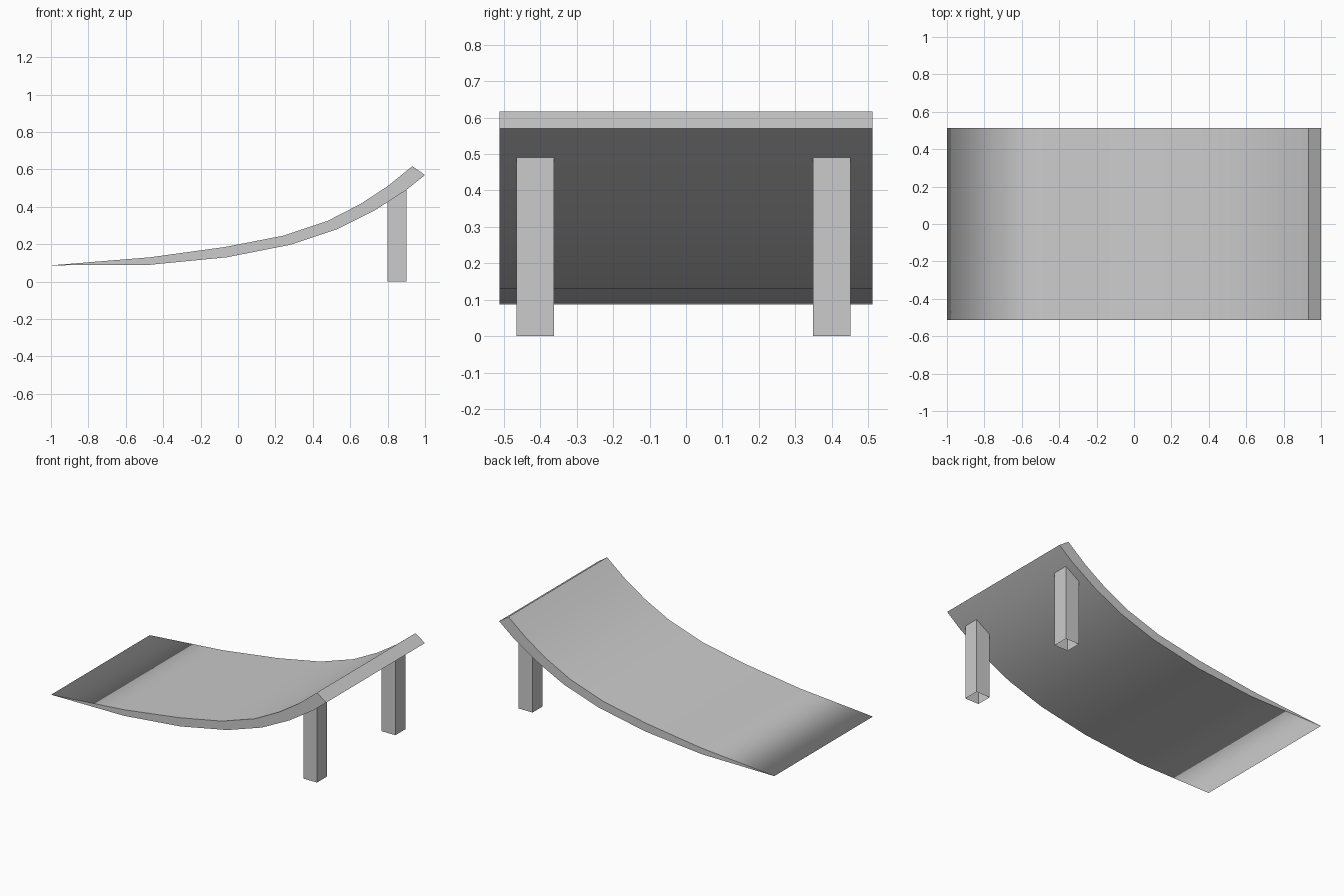
import bpy
import bmesh

cube = bpy.data.objects.get("Cube")
if cube:
    bpy.data.objects.remove(cube, do_unlink=True)

grey = bpy.data.materials.new("light_grey")
grey.use_nodes = True
grey.diffuse_color = (0.6, 0.6, 0.6, 1)
grey.node_tree.nodes["Principled BSDF"].inputs["Base Color"].default_value = (0.6, 0.6, 0.6, 1)

HALF_WIDTH = 0.512
TIP = (-1.0, 0.087)
TOP = [TIP, (-0.47, 0.13), (-0.07, 0.185), (0.24, 0.245),
       (0.48, 0.325), (0.655, 0.415), (0.80, 0.51), (0.932, 0.617)]
UNDER = [TIP, (-0.47, 0.09), (-0.06, 0.13), (0.28, 0.197),
         (0.53, 0.28), (0.73, 0.38), (0.90, 0.49), (1.0, 0.57)]


def make_object(name, bm):
    bmesh.ops.recalc_face_normals(bm, faces=bm.faces)
    mesh = bpy.data.meshes.new(name)
    bm.to_mesh(mesh)
    bm.free()
    mesh.materials.append(grey)
    obj = bpy.data.objects.new(name, mesh)
    bpy.context.collection.objects.link(obj)
    return obj


def build_ramp():
    bm = bmesh.new()

    def row(points, y):
        return [bm.verts.new((x, y, z)) for x, z in points]

    rows = []
    for y in (-HALF_WIDTH, HALF_WIDTH):
        top = row(TOP, y)
        under = [top[0]] + row(UNDER[1:], y)
        rows.append((top, under))
    (top_f, under_f), (top_b, under_b) = rows

    # curved deck and underside, shaded smoothly round the thin tip
    for front, back in ((top_f, top_b), (under_f, under_b)):
        for i in range(len(front) - 1):
            face = bm.faces.new((front[i], front[i + 1], back[i + 1], back[i]))
            face.smooth = True
    # flat side walls
    for top, under in rows:
        bm.faces.new((top[0], top[1], under[1]))
        for i in range(1, len(top) - 1):
            bm.faces.new((top[i], top[i + 1], under[i + 1], under[i]))
    # raised end
    bm.faces.new((top_f[-1], top_b[-1], under_b[-1], under_f[-1]))

    # crisp edges wherever a curved face meets a flat one
    for edge in bm.edges:
        edge.smooth = len({face.smooth for face in edge.link_faces}) == 1
    return make_object("ramp", bm)


def build_leg(name, y):
    # open tube whose top follows the slope of the underside
    bm = bmesh.new()
    half = 0.051
    corners = [(0.80, y - half, 0.43), (0.90, y - half, 0.49),
               (0.90, y + half, 0.49), (0.80, y + half, 0.43)]
    low = [bm.verts.new((x, cy, 0)) for x, cy, z in corners]
    high = [bm.verts.new(c) for c in corners]
    for i in range(4):
        j = (i + 1) % 4
        bm.faces.new((low[i], low[j], high[j], high[i]))
    return make_object(name, bm)


build_ramp()
build_leg("front_leg", -0.414)
build_leg("back_leg", 0.4)
